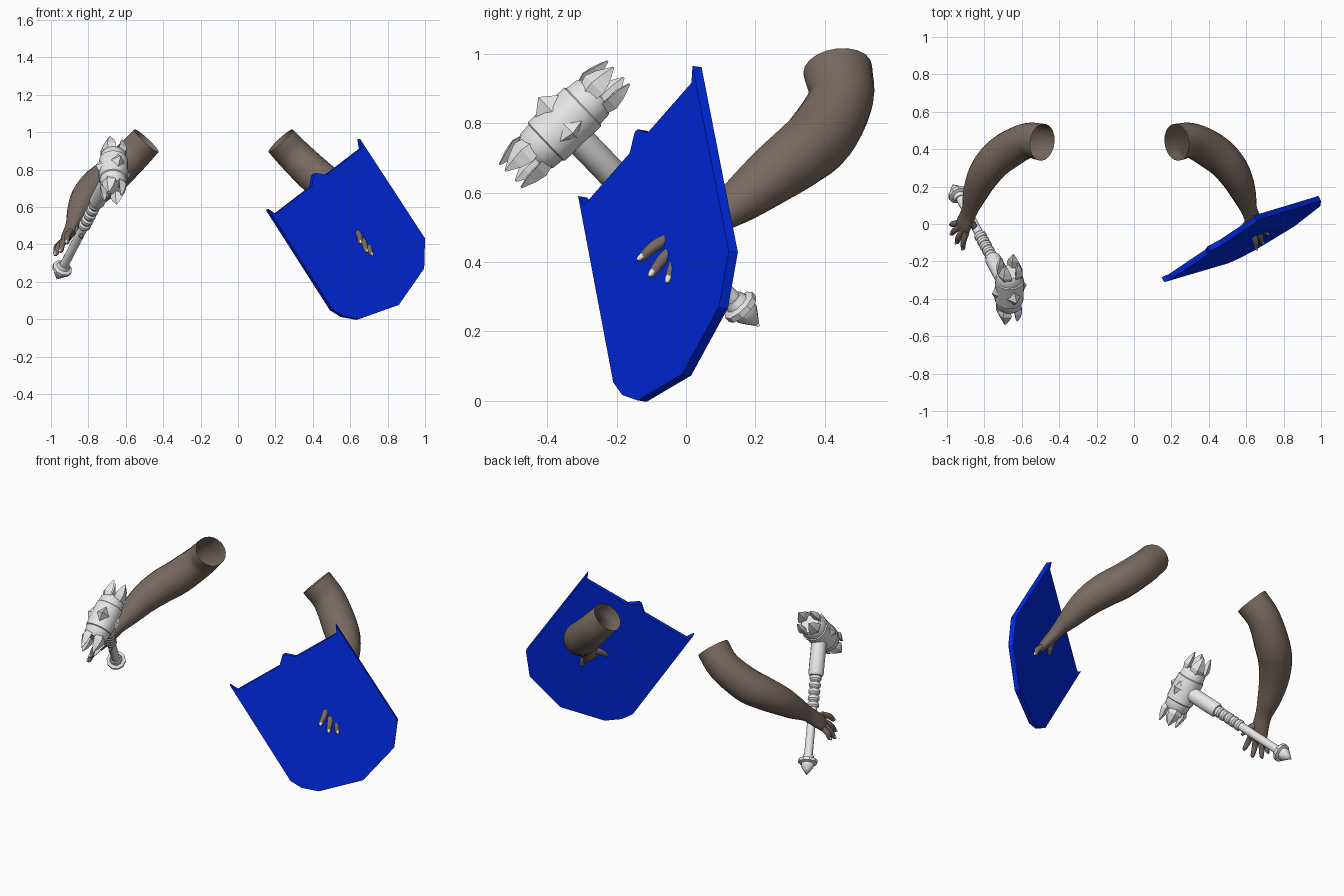
import bpy, bmesh, math
from mathutils import Vector, Matrix

if "Cube" in bpy.data.objects:
    bpy.data.objects.remove(bpy.data.objects["Cube"])


def mat(name, rgb):
    m = bpy.data.materials.new(name)
    m.diffuse_color = (*rgb, 1)
    m.use_nodes = True
    m.node_tree.nodes["Principled BSDF"].inputs["Base Color"].default_value = m.diffuse_color
    return m


SKIN = mat("brown_skin", (0.19, 0.143, 0.12))
BLUE = mat("shield_blue", (0.0, 0.022, 0.78))
STEEL = mat("pale_steel", (0.8, 0.8, 0.8))
NAIL = mat("nail_white", (0.9, 0.89, 0.88))


def finish(bm, name, material, smooth=None):
    bmesh.ops.recalc_face_normals(bm, faces=bm.faces)
    me = bpy.data.meshes.new(name)
    bm.to_mesh(me)
    bm.free()
    me.materials.append(material)
    ob = bpy.data.objects.new(name, me)
    bpy.context.collection.objects.link(ob)
    if smooth:
        bpy.ops.object.select_all(action='DESELECT')
        ob.select_set(True)
        bpy.context.view_layer.objects.active = ob
        bpy.ops.object.shade_smooth_by_angle(angle=math.radians(smooth))
    return ob


def spline(keys, steps):
    """Catmull-Rom through rows of numbers."""
    k = [Vector(r) for r in keys]
    k = [2 * k[0] - k[1]] + k + [2 * k[-1] - k[-2]]
    out = []
    for i in range(1, len(k) - 2):
        a, b, c, d = k[i - 1:i + 3]
        for s in range(steps):
            t = s / steps
            out.append(0.5 * (2 * b + (c - a) * t + (2 * a - 5 * b + 4 * c - d) * t * t
                              + (3 * b - a - 3 * c + d) * t ** 3))
    return out + [k[-2]]


def tube(bm, keys, ref, place, sides=16, steps=4, cap_start=True):
    """Sweep an ellipse; each key is x, y, z, width radius, depth radius."""
    rows = spline(keys, steps)
    pts = [Vector(r[:3]) for r in rows]
    rings = []
    for i, r in enumerate(rows):
        t = (pts[min(i + 1, len(pts) - 1)] - pts[max(i - 1, 0)]).normalized()
        a = (ref - t * ref.dot(t)).normalized()
        b = t.cross(a)
        ring = []
        for j in range(sides):
            w = 2 * math.pi * j / sides
            ring.append(bm.verts.new(place(pts[i] + a * r[3] * math.cos(w) + b * r[4] * math.sin(w))))
        rings.append(ring)
    for p, q in zip(rings, rings[1:]):
        for j in range(sides):
            n = (j + 1) % sides
            bm.faces.new((p[j], p[n], q[n], q[j]))
    bm.faces.new(rings[-1])
    if cap_start:
        bm.faces.new(rings[0])


# ---------- arms and hands ----------
F = Vector((-0.315, -0.71, -0.63)).normalized()   # along the fingers
W = Vector((-0.5, 0.7, -0.5))                     # across the knuckles
W = (W - F * W.dot(F)).normalized()
BACK = W.cross(F)                                 # back of the hand

ARM = [(-0.49, 0.437, 0.955, 0.1, 0.089), (-0.572, 0.446, 0.868, 0.094, 0.093),
       (-0.68, 0.39, 0.765, 0.1, 0.098), (-0.752, 0.33, 0.71, 0.094, 0.095),
       (-0.81, 0.25, 0.65, 0.084, 0.084), (-0.85, 0.16, 0.58, 0.067, 0.064),
       (-0.875, 0.085, 0.525, 0.049, 0.042), (-0.892, 0.04, 0.485, 0.049, 0.034),
       (-0.91, 0.0, 0.45, 0.054, 0.029), (-0.923, -0.033, 0.42, 0.052, 0.018)]
TIPS = [(-0.915, -0.138, 0.405), (-0.95, -0.105, 0.358),
        (-0.978, -0.055, 0.34), (-0.982, -0.005, 0.352)]


def build_arm(side, place):
    bm = bmesh.new()
    tube(bm, ARM, W, place, 20, 4, cap_start=False)
    nails = bmesh.new()
    for i, tip in enumerate(TIPS):
        tip = Vector(tip)
        root = Vector((-0.915, -0.018, 0.44)) + W * (-0.039 + 0.026 * i)
        if i == 0:
            root.z += 0.012
        mid = (root + tip) / 2 + BACK * 0.01
        end = tip - (tip - root).normalized() * 0.014
        tube(bm, [(*root, 0.016, 0.016), (*mid, 0.0165, 0.016),
                  (*end, 0.012, 0.012), (*tip, 0.004, 0.004)], W, place, 10, 3)
        # nail lying on the fingertip
        d = (tip - mid).normalized()
        n = (BACK - d * BACK.dot(d)).normalized()
        s = d.cross(n)
        c = end + n * 0.007
        ball = bmesh.ops.create_icosphere(nails, subdivisions=2, radius=1)
        for v in ball['verts']:
            p = v.co.copy()
            v.co = place(c + d * p.x * 0.017 + s * p.y * 0.009 + n * p.z * 0.007)
    # thumb
    tube(bm, [(-0.885, 0.03, 0.49, 0.022, 0.02), (-0.86, -0.005, 0.475, 0.02, 0.018),
              (-0.842, -0.035, 0.455, 0.016, 0.015), (-0.832, -0.058, 0.435, 0.006, 0.006)],
         W, place, 10, 3)
    finish(bm, side + "_arm", SKIN, 50)
    finish(nails, side + "_nails", NAIL, 60)


build_arm("mace", lambda p: p)
build_arm("shield", lambda p: Vector((-0.262 - p.x, p.y, p.z)))

# ---------- shield ----------
U = Vector((0.70, 0.471, 0.536)).normalized()
V = Vector((0.531, 0.156, -0.836))
V = (V - U * V.dot(U)).normalized()
N = U.cross(V)
outline = [(0, 0), (0, 0.645), (0.033, 0.71), (0.105, 0.775), (0.355, 0.845),
           (0.604, 0.772), (0.707, 0.645), (0.7, 0), (0.678, 0.045), (0.41, 0.045),
           (0.362, 0.002), (0.345, 0.002), (0.3, 0.045), (0.022, 0.045)]
bm = bmesh.new()
corner = Vector((0.162, -0.311, 0.59))
face = bm.faces.new([bm.verts.new(corner + U * u + V * v) for u, v in outline])
ext = bmesh.ops.extrude_face_region(bm, geom=[face], use_keep_orig=True)
bmesh.ops.translate(bm, vec=N * 0.03,
                    verts=[g for g in ext['geom'] if isinstance(g, bmesh.types.BMVert)])
finish(bm, "shield", BLUE)

# ---------- mace ----------
CENTRE = Vector((-0.667, -0.35, 0.797))
D = Vector((0.35, -0.65, 0.675)).normalized()     # handle towards head
H = Vector((0, 0.74, 0.67))
H = (H - D * H.dot(D)).normalized()               # along the head
E = H.cross(D)


def frame(x, y, z):
    m = Matrix((x, y, z)).transposed().to_4x4()
    m.translation = CENTRE
    return m


def lathe(name, profile, m, sides=16):
    """Profile of (radius, height) turned around local z."""
    bm = bmesh.new()
    vs = [bm.verts.new((r, 0, z)) for r, z in profile]
    es = [bm.edges.new(e) for e in zip(vs, vs[1:])]
    bmesh.ops.spin(bm, geom=vs + es, axis=(0, 0, 1), cent=(0, 0, 0),
                   angle=2 * math.pi, steps=sides)
    bmesh.ops.remove_doubles(bm, verts=bm.verts, dist=1e-4)
    bm.transform(m)
    return finish(bm, name, STEEL, 35)


# handle, measured downwards from the middle of the head
handle = frame(E, H, -D) if E.cross(H).dot(-D) > 0 else frame(H, E, -D)
lathe("handle_socket", [(0, 0), (0.043, 0), (0.043, 0.25), (0.036, 0.265), (0, 0.265)], handle)
ribs = [(0, 0.26)]
for i in range(5):
    z = 0.26 + i * 0.04
    ribs += [(0.025, z), (0.033, z + 0.01), (0.033, z + 0.026), (0.025, z + 0.036)]
lathe("handle_ribs", ribs + [(0, 0.46)], handle)
lathe("handle_shaft", [(0, 0.45), (0.024, 0.45), (0.024, 0.76), (0, 0.76)], handle, 12)
lathe("pommel", [(0, 0.742), (0.03, 0.745), (0.036, 0.765), (0.054, 0.772), (0.054, 0.79),
                 (0.038, 0.796), (0.036, 0.812), (0.024, 0.83), (0, 0.865)], handle, 10)

# head: broad smooth barrel stepping down to the blade sockets
head = frame(D, E, H) if D.cross(E).dot(H) > 0 else frame(E, D, H)
half = [(0.078, 0), (0.077, 0.072), (0.071, 0.076), (0.068, 0.112), (0.054, 0.13), (0, 0.13)]
lathe("head_barrel", [(r, -z) for r, z in reversed(half)] + half[1:], head, 20)

# crown of flared blades on both ends
bm = bmesh.new()
for end in (1, -1):
    for k in range(4):
        rot = Matrix.Rotation(math.pi / 4 + k * math.pi / 2, 4, 'Z')
        rings = []
        for rad, wid, dep, z in [(0.044, 0.026, 0.016, 0.085), (0.056, 0.041, 0.022, 0.14),
                                 (0.052, 0.028, 0.018, 0.175), (0.05, 0.003, 0.003, 0.216)]:
            rings.append([bm.verts.new(rot @ Vector((rad + x * dep, y * wid, z * end)))
                          for x, y in ((1, 0), (0, 1), (-1, 0), (0, -1))])
        for p, q in zip(rings, rings[1:]):
            for j in range(4):
                bm.faces.new((p[j], p[j - 1], q[j - 1], q[j]))
        bm.faces.new(rings[0])
        bm.faces.new(rings[-1])
bm.transform(head)
finish(bm, "head_blades", STEEL)

# pyramid studs on the top and both sides of the barrel
bm = bmesh.new()
for axis, reach in ((D, 0.116), (E, 0.1), (-E, 0.1)):
    side = H.cross(axis)
    ring = [bm.verts.new(CENTRE + o) for o in (axis * 0.074 + H * 0.05, axis * 0.055 + side * 0.048,
                                               axis * 0.074 - H * 0.05, axis * 0.055 - side * 0.048)]
    tip = bm.verts.new(CENTRE + axis * reach)
    bm.faces.new(ring)
    for j in range(4):
        bm.faces.new((ring[j - 1], ring[j], tip))
finish(bm, "head_studs", STEEL)
